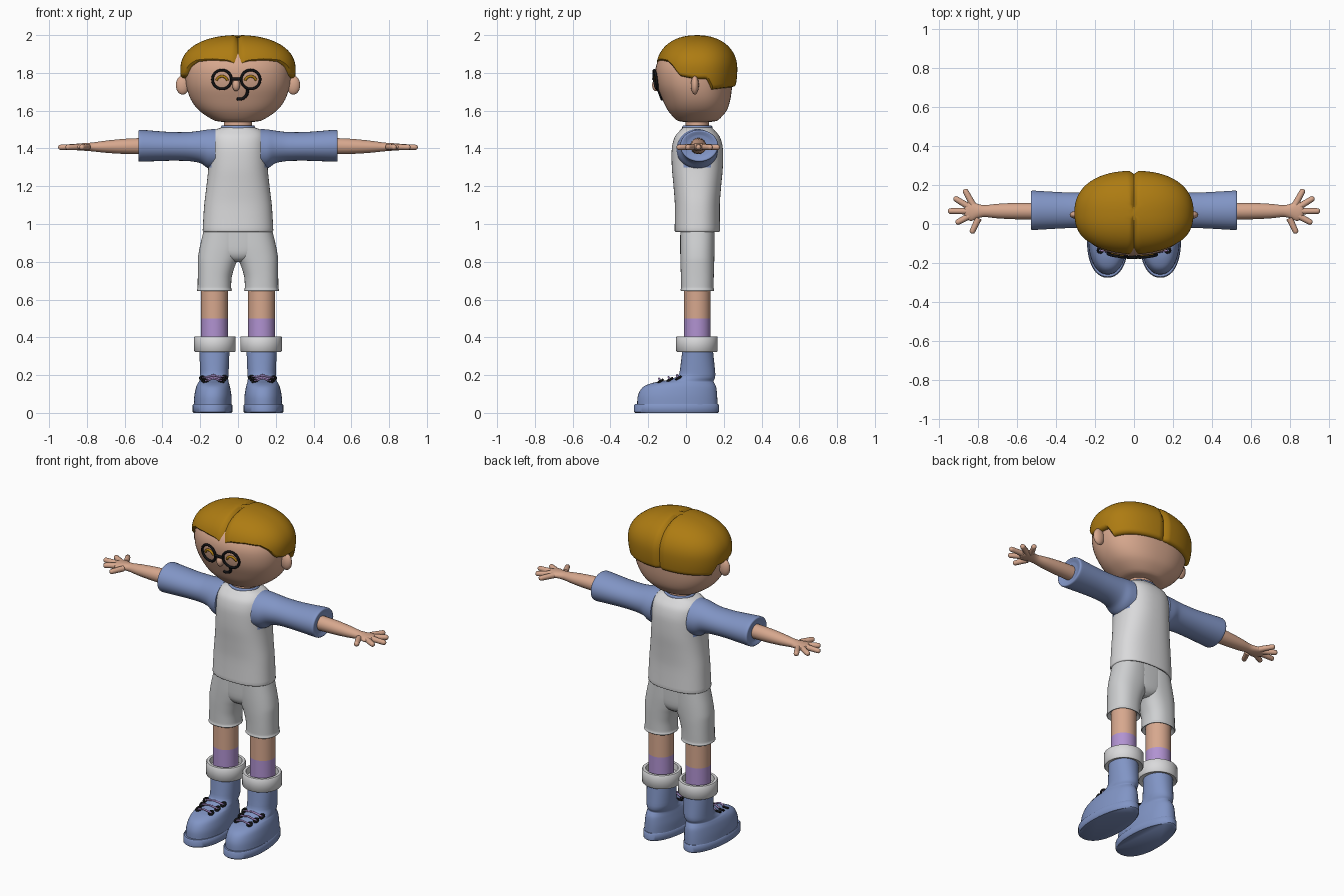
import bpy, bmesh
from math import sin, cos, pi, exp, radians
from mathutils import Vector
from mathutils.bvhtree import BVHTree

if "Cube" in bpy.data.objects:
    bpy.data.objects.remove(bpy.data.objects["Cube"])


def material(name, rgb):
    m = bpy.data.materials.new(name)
    m.use_nodes = True
    m.diffuse_color = (*rgb, 1)
    m.node_tree.nodes["Principled BSDF"].inputs["Base Color"].default_value = (*rgb, 1)
    return m


SKIN = material("skin", (0.68, 0.39, 0.27))
HAIR = material("golden hair", (0.42, 0.2, 0.006))
BLUE = material("denim blue", (0.22, 0.3, 0.56))
WHITE = material("white cloth", (0.7, 0.7, 0.71))
GREY = material("pale grey cloth", (0.62, 0.63, 0.64))
PURPLE = material("lilac", (0.44, 0.29, 0.64))
BLACK = material("black", (0.006, 0.006, 0.007))


def spow(v, p):
    return abs(v) ** p * (1 if v >= 0 else -1)


def finish(name, bm, mats, rule=None):
    bmesh.ops.recalc_face_normals(bm, faces=bm.faces)
    if rule:
        for f in bm.faces:
            f.material_index = rule(f.calc_center_median())
    tree = BVHTree.FromBMesh(bm)
    me = bpy.data.meshes.new(name)
    bm.to_mesh(me)
    bm.free()
    ob = bpy.data.objects.new(name, me)
    bpy.context.collection.objects.link(ob)
    for m in mats:
        me.materials.append(m)
    bpy.ops.object.select_all(action="DESELECT")
    ob.select_set(True)
    bpy.context.view_layer.objects.active = ob
    bpy.ops.object.shade_smooth_by_angle(angle=radians(45))
    return tree


def refine(rings, k):
    """Smooth interpolation between the key rings."""
    p = [Vector(r) for r in rings]
    if k == 1:
        return p
    tan = []
    for i in range(len(p)):
        a, b = p[max(i - 1, 0)], p[min(i + 1, len(p) - 1)]
        step = min((q - p[i]).length for q in (a, b) if q != p[i])
        tan.append((b - a).normalized() * step)
    out = []
    for i in range(len(p) - 1):
        for j in range(k):
            t = j / k
            out.append(p[i] * (2*t**3 - 3*t**2 + 1) + p[i+1] * (3*t**2 - 2*t**3)
                       + tan[i] * (t**3 - 2*t**2 + t) + tan[i+1] * (t**3 - t**2))
    return out + [p[-1]]


def loft(name, rings, mats, axis="z", power=2.0, k=4, side=1, egg=0, seg=48, rule=None):
    """Rings are (position, centre a, centre b, radius a, radius b) along z or x."""
    bm = bmesh.new()
    rows = []
    for pos, ca, cb, ra, rb in refine(rings, k):
        row = []
        for i in range(seg):
            t = 2 * pi * i / seg
            a = ca + ra * spow(cos(t), 2 / power) * (1 - egg * sin(t))
            b = cb + rb * spow(sin(t), 2 / power)
            co = (a * side, b, pos) if axis == "z" else (pos * side, a, b)
            row.append(bm.verts.new(co))
        rows.append(row)
    for r, q in zip(rows, rows[1:]):
        for i in range(seg):
            j = (i + 1) % seg
            bm.faces.new((r[i], r[j], q[j], q[i]))
    bm.faces.new(rows[0])
    bm.faces.new(rows[-1])
    return finish(name, bm, mats, rule)


def ball(name, loc, size, mat):
    bm = bmesh.new()
    bmesh.ops.create_uvsphere(bm, u_segments=24, v_segments=16, radius=1)
    for v in bm.verts:
        v.co = Vector(loc) + v.co * Vector(size)
    finish(name, bm, [mat])


def tube(name, pts, r, mat, cyclic=False, taper=None):
    cu = bpy.data.curves.new(name, "CURVE")
    cu.dimensions = "3D"
    cu.bevel_depth = r
    cu.bevel_resolution = 3
    cu.use_fill_caps = True
    sp = cu.splines.new("POLY")
    sp.points.add(len(pts) - 1)
    for i, p in enumerate(pts):
        sp.points[i].co = (*p, 1)
        sp.points[i].radius = taper[i] if taper else 1
    sp.use_cyclic_u = cyclic
    cu.materials.append(mat)
    bpy.context.collection.objects.link(bpy.data.objects.new(name, cu))


# Head, neck and ears
head = loft("head", [(1.54, 0, .06, .08, .07), (1.55, 0, .06, .13, .11), (1.6, 0, .06, .205, .155),
                     (1.66, 0, .055, .25, .18), (1.74, 0, .045, .275, .2), (1.83, 0, .045, .275, .205),
                     (1.9, 0, .05, .24, .175), (1.96, 0, .05, .13, .1), (1.975, 0, .05, .03, .03)],
            [SKIN], power=2.3, seg=64)
loft("neck", [(1.46, 0, .06, .078, .065), (1.58, 0, .06, .072, .06)], [SKIN], k=1)
for s, side in ((1, "left"), (-1, "right")):
    ball(side + "_ear", (.293 * s, .047, 1.735), (.036, .021, .05), SKIN)

# Hair cap with a centre parting and a shaped hairline
LINE = [(0, 1.845), (8, 1.865), (25, 1.872), (45, 1.865), (56, 1.84), (68, 1.79), (90, 1.775),
        (103, 1.775), (111, 1.72), (135, 1.728), (180, 1.735)]


def hairline(deg):
    for (a, za), (b, zb) in zip(LINE, LINE[1:]):
        if deg <= b:
            return za + (zb - za) * (deg - a) / (b - a)


bm = bmesh.new()
cols, steps = 120, 26
grid = []
for i in range(cols):
    a = 2 * pi * i / cols
    low = hairline(min(360 * i / cols, 360 - 360 * i / cols))
    line = []
    for j in range(1, steps + 3):
        t = min(j / steps, 1)
        z = low + (2.0 - low) * cos(t * pi / 2) ** 1.3 if t < 1 else low
        r = (1 - ((z - 1.82) / .18) ** 2.2) ** .4545 if z > 1.82 else 1 - 5 * (1.82 - z) ** 2
        if j >= steps:
            r *= (.975, .92, .78)[j - steps]
            z += (-.004, -.008, 0)[j - steps]
        x = .305 * r * spow(sin(a), .87)
        y = .215 * r * spow(cos(a), .87)
        groove = .016 * exp(-(x / .011) ** 2)
        y -= groove * y / .215
        line.append(bm.verts.new((x, .057 - y, z - groove * max(0, (z - 1.85) / .15))))
    grid.append(line)
for i in range(cols):
    p, q = grid[i], grid[(i + 1) % cols]
    for j in range(steps + 1):
        bm.faces.new((p[j], p[j+1], q[j+1], q[j]))
bm.faces.new([g[0] for g in grid])
finish("hair", bm, [HAIR])


# Face: glasses, closed eyes, nose and smile laid on the head
def on_face(x, z, lift):
    hit = head.ray_cast(Vector((x, -1, z)), Vector((0, 1, 0)))[0]
    return (x, hit.y - lift, z)


def arc(cx, cz, r, start, end, n, lift):
    angles = [radians(start + (end - start) * i / n) for i in range(n + 1)]
    return [on_face(cx + r * cos(a), cz + r * sin(a), lift) for a in angles]


for cx, side in ((.067, "left"), (-.085, "right")):
    tube(side + "_glasses_rim", arc(cx, 1.765, .05, 0, 350, 35, .01), .007, BLACK, True)
    tube(side + "_closed_eye", arc(cx, 1.752, .03, 15, 165, 16, .003), .007, HAIR)
tube("glasses_bridge", [on_face(-.036 + .054 * i / 6, 1.768, .012) for i in range(7)], .008, BLACK)
ball("nose", on_face(-.01, 1.735, .004), (.02, .022, .032), SKIN)
tube("smile", arc(.008, 1.703, .042, 250, 375, 20, .002), .008, BLACK)

# Shirt body with blue shoulder panels, collar
loft("shirt_body", [(.975, 0, .06, .15, .09), (.958, 0, .06, .178, .113), (.966, 0, .06, .187, .12),
                    (1.1, 0, .06, .179, .119), (1.2, 0, .06, .167, .126), (1.3, 0, .06, .157, .135),
                    (1.4, 0, .06, .155, .135), (1.46, 0, .06, .15, .12), (1.495, 0, .06, .127, .092),
                    (1.512, 0, .06, .085, .075)], [WHITE, BLUE], power=2.4, seg=64,
     rule=lambda c: int(abs(c.x) > .143 and c.z > 1.29))
loft("collar", [(1.49, 0, .06, .088, .078), (1.512, 0, .06, .09, .08), (1.522, 0, .06, .084, .073),
                (1.515, 0, .06, .074, .062)], [BLUE], k=3)
loft("shorts_waist", [(.8, 0, .06, .03, .05), (.82, 0, .06, .09, .075), (.86, 0, .06, .15, .088),
                      (.98, 0, .06, .172, .09)], [GREY], power=2.5)

TIPS = [(.868, .178), (.922, .135), (.952, .066), (.912, .004), (.832, -.048)]
ROOTS = [(.825, .1), (.84, .085), (.85, .066), (.835, .045), (.795, .03)]

for s, side in ((1, "left_"), (-1, "right_")):
    # Sleeve, arm and hand
    loft(side + "sleeve", [(.12, .06, 1.395, .11, .108), (.16, .062, 1.398, .105, .102),
                           (.2, .066, 1.408, .095, .086), (.26, .07, 1.41, .09, .077),
                           (.36, .07, 1.411, .092, .076), (.5, .07, 1.414, .1, .084),
                           (.522, .07, 1.414, .1, .084), (.528, .07, 1.414, .092, .077),
                           (.518, .07, 1.414, .06, .055)], [BLUE], axis="x", side=s)
    loft(side + "arm", [(.46, .065, 1.413, .043, .044), (.6, .066, 1.411, .042, .04),
                        (.7, .066, 1.409, .037, .032), (.765, .066, 1.408, .03, .024),
                        (.8, .066, 1.408, .037, .021), (.83, .066, 1.408, .05, .019),
                        (.855, .067, 1.408, .044, .017), (.868, .068, 1.408, .025, .01)],
         [SKIN], axis="x", side=s, seg=32)
    for n, (a, b) in enumerate(zip(ROOTS, TIPS)):
        u, v = Vector((a[0] * s, a[1], 1.408)), Vector((b[0] * s, b[1], 1.406))
        pts = [u.lerp(v, t) for t in (0, .5, .85, .93, .98, 1)]
        label = ("little_finger", "ring_finger", "middle_finger", "index_finger", "thumb")[4 - n if n == 9 else n]
        tube(side + label, pts, .0155, SKIN, taper=(1.1, 1, .95, .85, .55, .15))

    # Shorts leg with hem, bare leg and sock
    loft(side + "shorts_leg", [(.66, .125, .06, .07, .07), (.645, .125, .06, .088, .084),
                               (.65, .125, .06, .093, .089), (.662, .125, .06, .089, .086),
                               (.72, .123, .06, .09, .087), (.78, .114, .06, .099, .089),
                               (.82, .104, .06, .108, .09), (.88, .09, .06, .112, .091),
                               (.98, .078, .06, .1, .09)], [GREY], power=2.3, side=s)
    loft(side + "leg", [(.3, .125, .06, .071, .07), (.5, .125, .06, .071, .07), (.7, .125, .06, .071, .07)],
         [SKIN, PURPLE], k=1, side=s, rule=lambda c: int(c.z < .5))

    # Boot with turned-down cuff and sole
    loft(side + "boot_cuff", [(z, .122, .058, r, r) for z, r in
                              ((.33, .085), (.323, .105), (.328, .11), (.4, .11), (.405, .106),
                               (.405, .09), (.37, .086))], [WHITE], k=1, side=s)
    boot = loft(side + "boot", [(.03, .135, -.046, .1, .213), (.09, .133, -.045, .098, .21),
                                (.135, .132, -.035, .09, .195), (.158, .13, -.015, .082, .165),
                                (.168, .128, .01, .077, .135), (.185, .127, .045, .075, .108),
                                (.21, .125, .06, .075, .095), (.34, .125, .062, .08, .08)],
                [BLUE], power=2.15, side=s, egg=.08)
    loft(side + "boot_sole", [(0, .135, -.05, .1, .218), (.006, .135, -.05, .105, .225),
                              (.04, .135, -.05, .105, .225), (.047, .135, -.05, .1, .22)],
         [BLUE], k=1, power=2.15, side=s, egg=.12)

    # Eyelets and laces resting on the boot
    for row, y in enumerate((-.135, -.085, -.04)):
        ends = []
        for e in (-1, 1):
            x = (.13 + e * (.043 + .008 * row)) * s
            hit = boot.ray_cast(Vector((x, y, 1)), Vector((0, 0, -1)))[0]
            if hit is None or hit.z > .25:
                hit = Vector((x, y, .18))
            c = hit + Vector((0, 0, .005))
            ends.append(c)
            ring = [c + Vector((.012 * cos(t * pi / 6), .012 * sin(t * pi / 6), .007 * sin(t * pi / 6)))
                    for t in range(12)]
            tube(f"{side}eyelet_{row}_{'inner' if e < 0 else 'outer'}", ring, .006, BLACK, True)
        mid = (ends[0] + ends[1]) / 2 + Vector((0, -.008, .014))
        tube(f"{side}lace_{row}", [ends[0], mid, ends[1]], .005, PURPLE)
